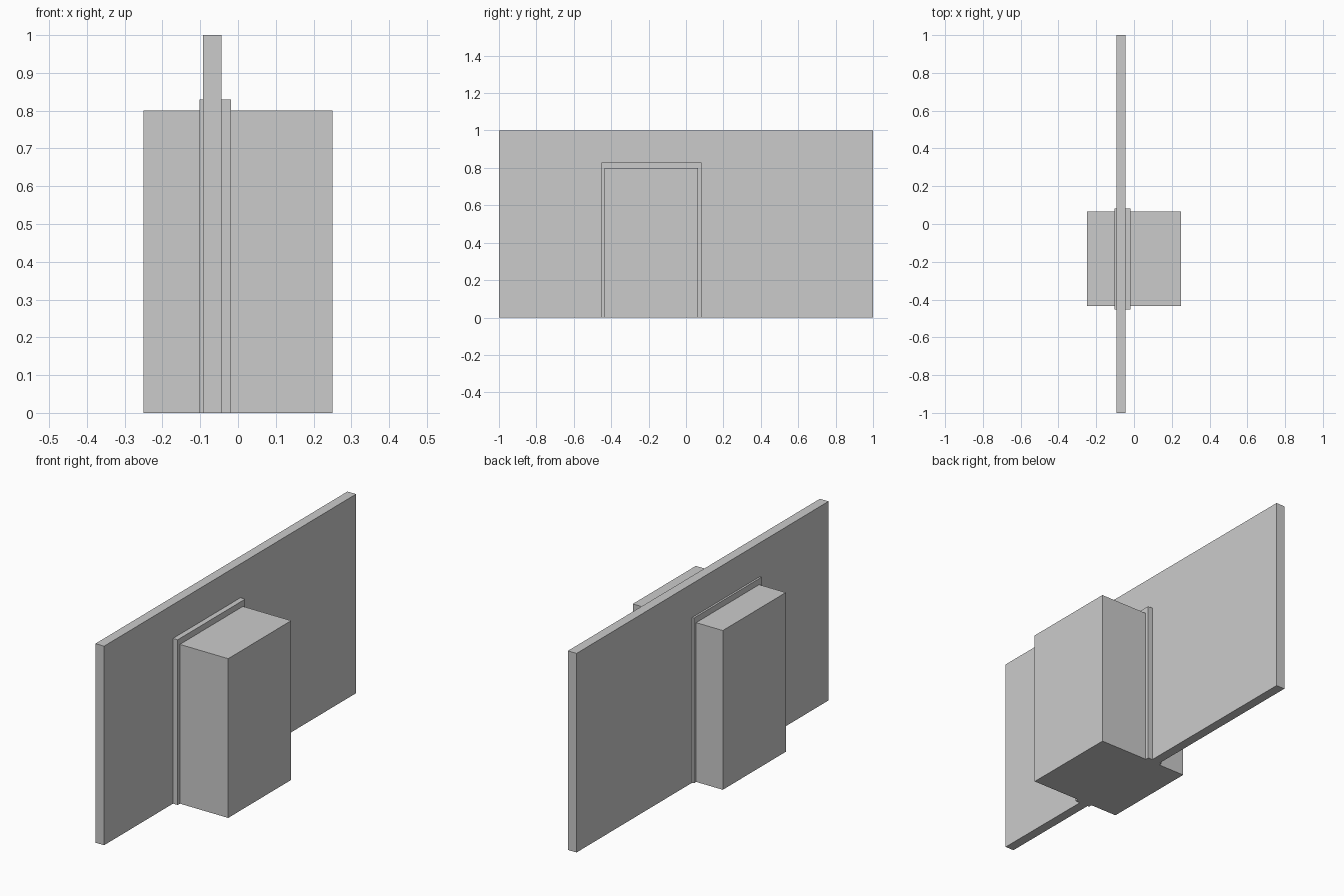
import bpy

if "Cube" in bpy.data.objects:
    bpy.data.objects.remove(bpy.data.objects["Cube"])


def box(name, lo, hi):
    """Add an axis-aligned box spanning the corners lo and hi."""
    centre = [(a + b) / 2 for a, b in zip(lo, hi)]
    bpy.ops.mesh.primitive_cube_add(size=1, location=centre)
    obj = bpy.context.object
    obj.name = name
    obj.scale = [b - a for a, b in zip(lo, hi)]
    bpy.ops.object.transform_apply(location=False, rotation=False, scale=True)
    return obj


DOOR_Y = -0.185  # centre of the doorway along the wall

# Long thin wall panel
box("wall_panel", (-0.092, -1, 0), (-0.044, 1, 1))

# Door surround standing slightly proud of both wall faces
box("door_surround", (-0.102, DOOR_Y - 0.268, 0), (-0.018, DOOR_Y + 0.268, 0.83))

# Solid block passing through the doorway
box("doorway_block", (-0.25, DOOR_Y - 0.25, 0), (0.25, DOOR_Y + 0.25, 0.8))
